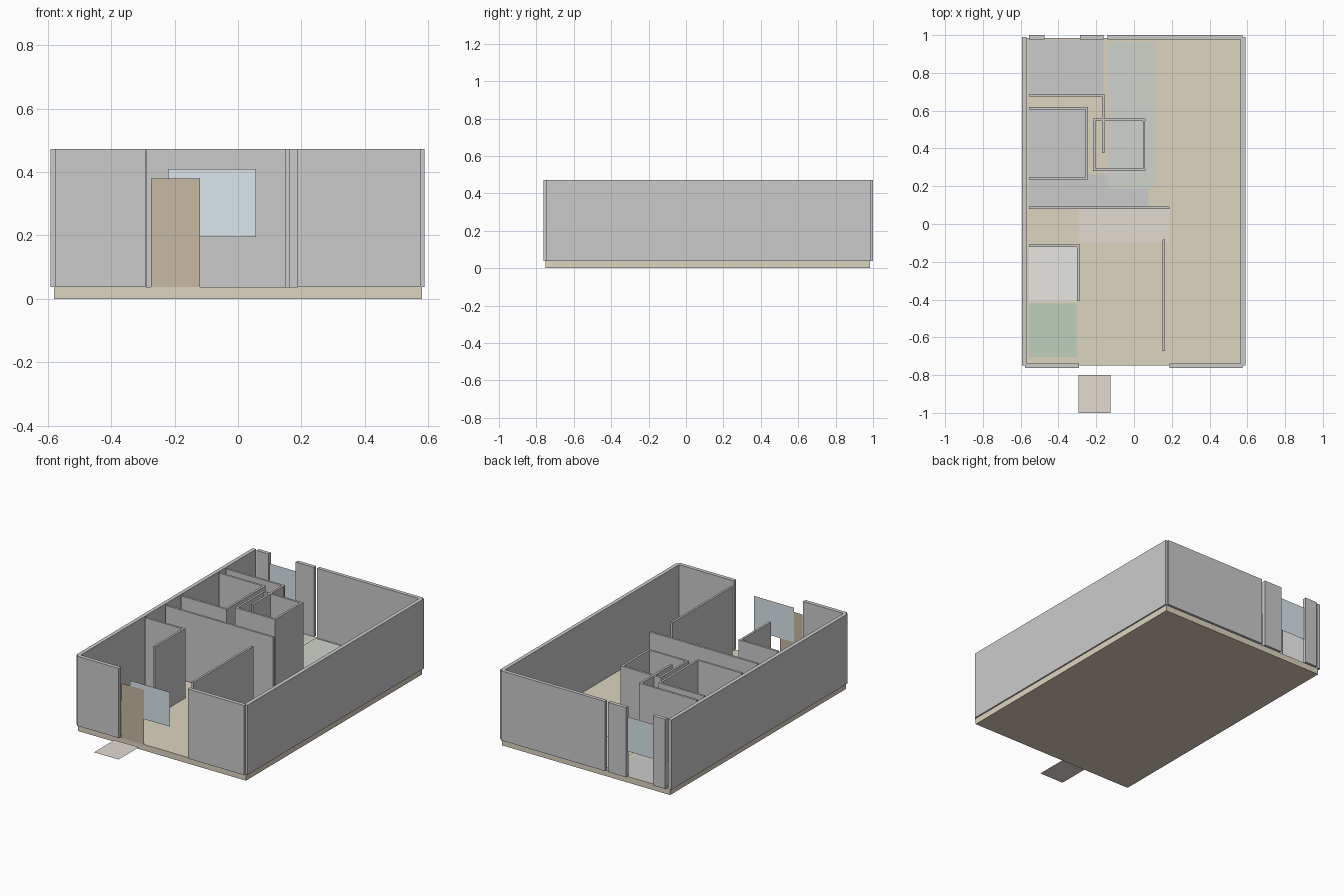
import bpy

if "Cube" in bpy.data.objects:
    bpy.data.objects.remove(bpy.data.objects["Cube"])

Z0, Z1 = 0.038, 0.472   # wall bottom and top
T = 0.013               # partition thickness


def material(name, rgb, alpha=1.0):
    m = bpy.data.materials.new(name)
    m.diffuse_color = (*rgb, alpha)
    m.use_nodes = True
    m.node_tree.nodes["Principled BSDF"].inputs["Base Color"].default_value = m.diffuse_color
    return m


def make(name, verts, faces, mat=None):
    me = bpy.data.meshes.new(name)
    me.from_pydata(verts, [], faces)
    me.update()
    ob = bpy.data.objects.new(name, me)
    bpy.context.collection.objects.link(ob)
    if mat:
        me.materials.append(mat)
    return ob


def prism(name, outline, z0, z1, mat=None):
    """Extrude a counter-clockwise outline between two heights."""
    n = len(outline)
    verts = [(x, y, z) for z in (z0, z1) for x, y in outline]
    faces = [tuple(reversed(range(n))), tuple(range(n, 2 * n))]
    faces += [(i, (i + 1) % n, (i + 1) % n + n, i + n) for i in range(n)]
    return make(name, verts, faces, mat)


def box(name, x0, x1, y0, y1, z0=Z0, z1=Z1, mat=None):
    return prism(name, [(x0, y0), (x1, y0), (x1, y1), (x0, y1)], z0, z1, mat)


def floor_patch(name, x0, x1, y0, y1, z, mat):
    return make(name, [(x0, y0, z), (x1, y0, z), (x1, y1, z), (x0, y1, z)],
                [(0, 1, 2, 3)], mat)


def panel(name, x0, x1, y, z0, z1, mat):
    return make(name, [(x0, y, z0), (x1, y, z0), (x1, y, z1), (x0, y, z1)],
                [(0, 1, 2, 3)], mat)


def partition_x(name, x0, x1, y):
    return box(name, x0, x1, y - T / 2, y + T / 2)


def partition_y(name, x, y0, y1):
    return box(name, x - T / 2, x + T / 2, y0, y1)


wood = material("floor_wood", (0.72, 0.66, 0.53))
tile = material("tile", (0.72, 0.72, 0.71))
pale = material("pale_tile", (0.80, 0.79, 0.76))
hall = material("hall_stone", (0.76, 0.72, 0.64))
sage = material("sage", (0.62, 0.66, 0.60))
green = material("green", (0.52, 0.62, 0.51))
door = material("door_wood", (0.57, 0.48, 0.36))
glass = material("glass", (0.70, 0.79, 0.84))
mat_c = material("entry_step", (0.76, 0.71, 0.65))

# Floor slab
box("floor_slab", -0.58, 0.58, -0.75, 0.985, 0, Z0, wood)

# Outer walls
box("left_wall", -0.592, -0.568, -0.748, 0.99)
box("right_wall", 0.565, 0.589, -0.748, 0.99)
for i, (a, b) in enumerate([(-0.578, -0.29), (0.187, 0.575)]):
    box(f"front_wall_{i + 1}", a, b, -0.762, -0.738)
for i, (a, b) in enumerate([(-0.557, -0.473), (-0.286, -0.161), (-0.14, 0.575)]):
    box(f"back_wall_{i + 1}", a, b, 0.977, 1.0)

# Interior partitions
L = -0.557
partition_x("back_room_wall", L, -0.157, 0.682)
partition_y("back_room_return", -0.164, 0.375, 0.6755)
partition_x("bath_wall_back", L, -0.244, 0.614)
partition_x("bath_wall_front", L, -0.244, 0.241)
partition_y("bath_wall_side", -0.25, 0.2475, 0.6075)
partition_x("core_wall_back", -0.217, 0.06, 0.552)
partition_x("core_wall_front", -0.217, 0.06, 0.287)
partition_y("core_wall_left", -0.21, 0.2935, 0.5455)
partition_y("core_wall_right", 0.053, 0.2935, 0.5455)
partition_x("middle_wall", L, 0.187, 0.086)
partition_x("closet_wall_back", L, -0.287, -0.115)
partition_y("closet_wall_side", -0.294, -0.408, -0.1215)
partition_y("entry_wall", 0.157, -0.672, -0.083)

# Floor finishes
floor_patch("back_room_floor", L, -0.161, 0.687, 0.978, 0.040, tile)
floor_patch("bath_floor", L, -0.25, 0.241, 0.614, 0.041, tile)
floor_patch("corridor_floor", L, 0.077, 0.086, 0.262, 0.040, tile)
floor_patch("long_rug", -0.14, 0.108, 0.186, 0.963, 0.042, sage)
floor_patch("entry_hall_floor", -0.293, 0.187, -0.098, 0.086, 0.040, hall)
floor_patch("closet_floor", L, -0.294, -0.41, -0.115, 0.041, pale)
floor_patch("green_rug", L, -0.302, -0.703, -0.422, 0.041, green)

# Entry step, door and windows
floor_patch("entry_step", -0.293, -0.124, -1.0, -0.799, 0.039, mat_c)
panel("front_door", -0.274, -0.12, -0.754, Z0, 0.38, door)
panel("front_window", -0.221, 0.056, -0.748, 0.195, 0.41, glass)
panel("back_window", -0.473, -0.286, 0.985, 0.195, 0.41, glass)
